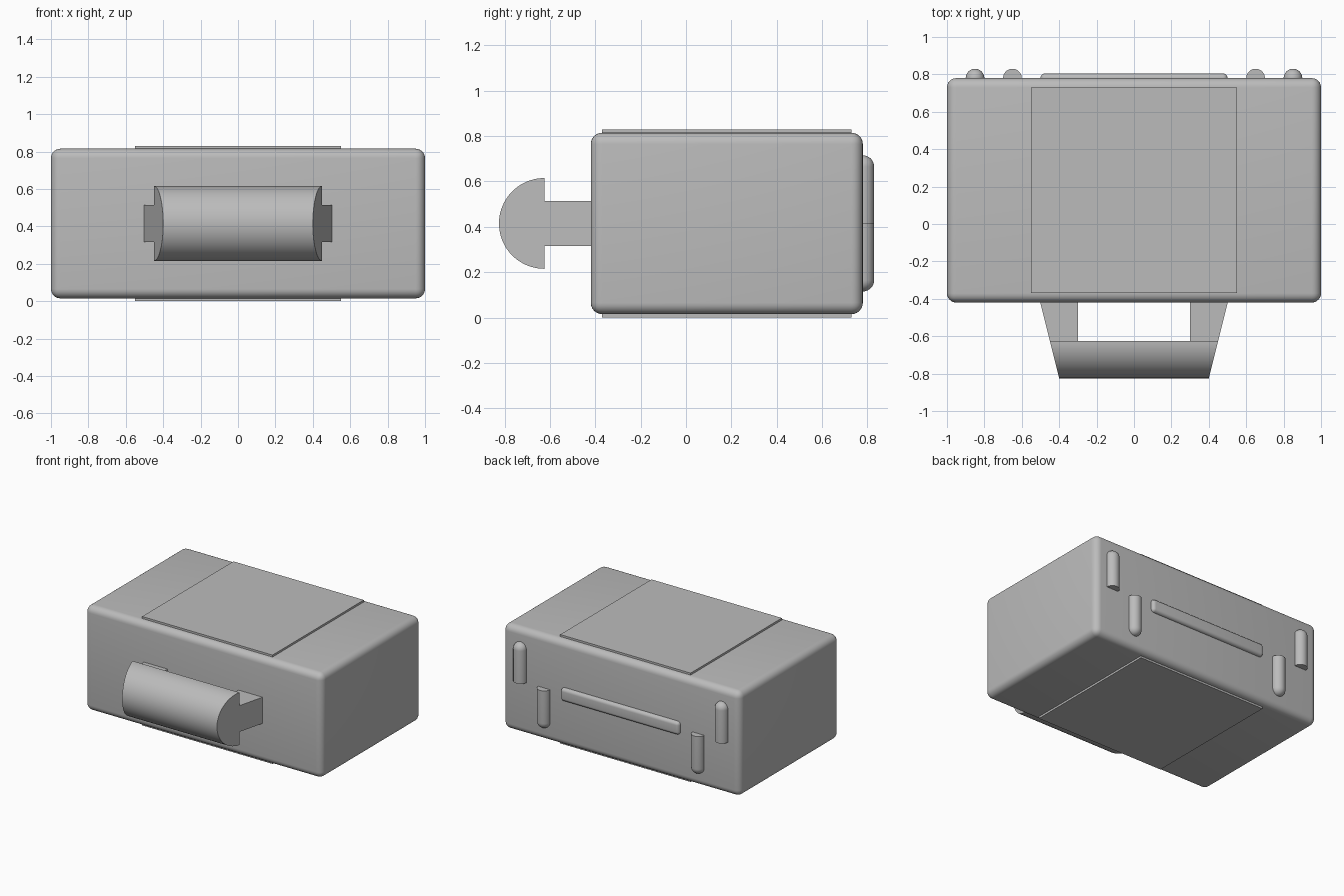
import bpy
import bmesh
from math import sin, cos, pi, radians
from mathutils import Matrix

cube = bpy.data.objects.get("Cube")
if cube:
    bpy.data.objects.remove(cube, do_unlink=True)

# Single grey finish
grey = bpy.data.materials.new("plain_grey")
grey.use_nodes = True
COLOUR = (0.5, 0.5, 0.5, 1)
grey.diffuse_color = COLOUR
grey.node_tree.nodes["Principled BSDF"].inputs["Base Color"].default_value = COLOUR

MID = 0.415     # height of the centre line
BACK = 0.78     # back face of the case


def finish(name, bm, smooth=True):
    bmesh.ops.recalc_face_normals(bm, faces=bm.faces)
    mesh = bpy.data.meshes.new(name)
    bm.to_mesh(mesh)
    bm.free()
    mesh.materials.append(grey)
    obj = bpy.data.objects.new(name, mesh)
    bpy.context.collection.objects.link(obj)
    if smooth:
        bpy.ops.object.select_all(action='DESELECT')
        obj.select_set(True)
        bpy.context.view_layer.objects.active = obj
        bpy.ops.object.shade_smooth_by_angle(angle=radians(35))
    return obj


def box(name, size, centre, bevel=0.0):
    bm = bmesh.new()
    bmesh.ops.create_cube(bm, size=1, matrix=Matrix.Translation(centre) @ Matrix.Diagonal((*size, 1)))
    if bevel:
        bmesh.ops.bevel(bm, geom=bm.edges[:], offset=bevel, segments=6,
                        profile=0.5, affect='EDGES')
    return finish(name, bm, bevel > 0)


def taper_x(y):
    """Half width of the handle, narrowing towards the front."""
    return 0.4 + 0.25 * (y + 0.825)


def prism(name, profile, left, right):
    """Span a (y, z) outline between two x rules."""
    bm = bmesh.new()
    a = [bm.verts.new((left(y), y, z)) for y, z in profile]
    b = [bm.verts.new((right(y), y, z)) for y, z in profile]
    bm.faces.new(a)
    bm.faces.new(b)
    for i in range(len(a)):
        j = (i + 1) % len(a)
        bm.faces.new((a[i], a[j], b[j], b[i]))
    return finish(name, bm)


def pin(name, x, direction):
    """Upright pin: flat at the centre line, domed at the far end."""
    r, shaft, steps = 0.05, 0.25, 8
    outline = [(0, 0), (r, 0)]
    outline += [(r * cos(t * pi / 2 / steps), shaft + r * sin(t * pi / 2 / steps))
                for t in range(steps + 1)]
    bm = bmesh.new()
    verts = [bm.verts.new((x + d, BACK, MID + direction * h)) for d, h in outline]
    edges = [bm.edges.new(pair) for pair in zip(verts, verts[1:])]
    bmesh.ops.spin(bm, geom=verts + edges, cent=(x, BACK, MID), axis=(0, 0, 1),
                   angle=2 * pi, steps=32)
    bmesh.ops.remove_doubles(bm, verts=bm.verts, dist=1e-4)
    return finish(name, bm)


# Case with rounded edges, and the raised panels above and below
box("case", (2, 1.2, 0.8), (0, 0.18, MID), 0.05)
for label, z in (("top_panel", 0.805), ("bottom_panel", 0.025)):
    box(label, (1.1, 1.1, 0.05), (0, 0.18, z))

# Half-round handle grip with slanted ends
FLAT, RADIUS = -0.625, 0.2
arc = [(FLAT - RADIUS * sin(i * pi / 40), MID + RADIUS * cos(i * pi / 40)) for i in range(41)]
prism("handle_grip", arc, lambda y: -taper_x(y), taper_x)

# Handle arms
arm = [(FLAT, MID - 0.1), (-0.4, MID - 0.1), (-0.4, MID + 0.1), (FLAT, MID + 0.1)]
for side, s in (("left", 1), ("right", -1)):
    prism(side + "_handle_arm", arm, lambda y: s * 0.3, lambda y: s * taper_x(y))

    # Back pins: outer ones rise, inner ones drop
    pin(side + "_outer_pin", s * 0.85, 1)
    pin(side + "_inner_pin", s * 0.65, -1)

# Rounded bar across the back
box("back_bar", (1, 0.05, 0.1), (0, BACK, MID), 0.0245)
